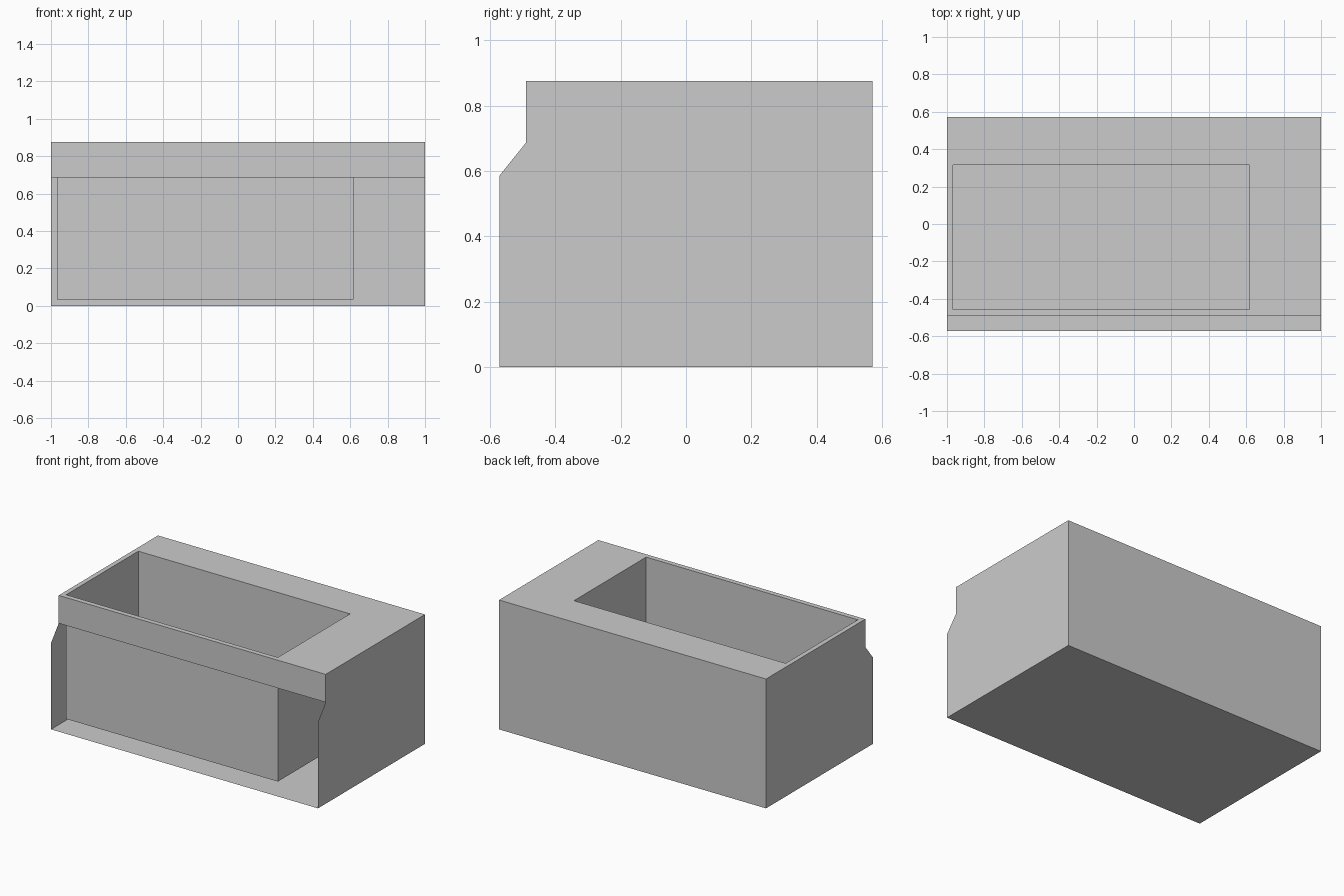
import bpy
import bmesh

cube = bpy.data.objects.get("Cube")
if cube:
    bpy.data.objects.remove(cube, do_unlink=True)

GREY = (0.6, 0.6, 0.6, 1.0)
grey = bpy.data.materials.new("light grey")
grey.use_nodes = True
grey.diffuse_color = GREY
grey.node_tree.nodes["Principled BSDF"].inputs["Base Color"].default_value = GREY

# Main dimensions
W, D, H = 1.0, 0.572, 0.876            # half width, half depth, height
LIP_Y, LIP_Z, CHAMFER_Z = -0.49, 0.687, 0.585
X0, X1, Y0, Y1, BASIN_Z = -0.968, 0.618, -0.456, 0.316, 0.035


def sheet(name, *polygons):
    """Thin panel object made of one or more polygons."""
    bm = bmesh.new()
    for points in polygons:
        bm.faces.new([bm.verts.new(p) for p in points])
    bmesh.ops.remove_doubles(bm, verts=bm.verts, dist=0.0001)
    mesh = bpy.data.meshes.new(name)
    bm.to_mesh(mesh)
    bm.free()
    mesh.materials.append(grey)
    obj = bpy.data.objects.new(name, mesh)
    bpy.context.collection.objects.link(obj)
    return obj


def rectangle(x0, x1, y0, y1, z):
    return [(x0, y0, z), (x1, y0, z), (x1, y1, z), (x0, y1, z)]


def ring(outer, inner):
    """Quads joining two four-cornered loops."""
    return [(outer[i], outer[(i + 1) % 4], inner[(i + 1) % 4], inner[i])
            for i in range(4)]


# Side panels with the stepped, chamfered front edge
profile = [(-D, 0), (D, 0), (D, H), (LIP_Y, H), (LIP_Y, LIP_Z), (-D, CHAMFER_Z)]
sheet("left_panel", [(W, y, z) for y, z in profile])
sheet("right_panel", [(-W, y, z) for y, z in reversed(profile)])

# Floor, back and front lip; the front below the lip is open
sheet("floor_panel", rectangle(-W, W, -D, D, 0)[::-1])
sheet("back_panel", [(W, D, 0), (-W, D, 0), (-W, D, H), (W, D, H)])
sheet("front_lip", [(-W, LIP_Y, LIP_Z), (W, LIP_Y, LIP_Z), (W, LIP_Y, H), (-W, LIP_Y, H)])

# Worktop with an opening, and the basin hanging below it
opening = rectangle(X0, X1, Y0, Y1, H)
bottom = rectangle(X0, X1, Y0, Y1, BASIN_Z)
sheet("worktop", *ring(rectangle(-W, W, LIP_Y, D, H), opening))
sheet("basin", bottom, *ring(opening, bottom))
